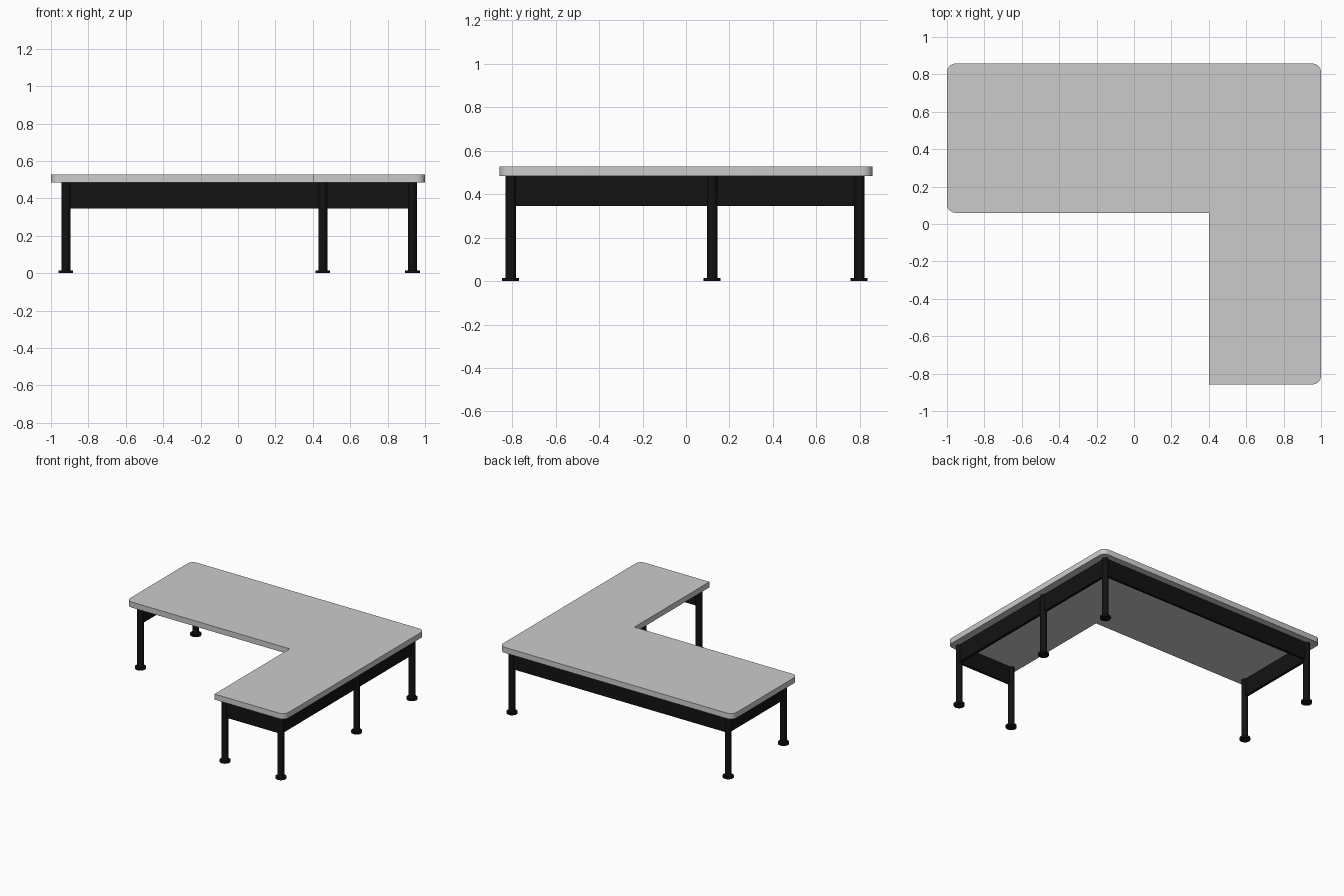
import bpy, bmesh
from math import sin, cos, pi

if "Cube" in bpy.data.objects:
    bpy.data.objects.remove(bpy.data.objects["Cube"])

TOP, UNDER, APRON = 0.527, 0.484, 0.347

black = bpy.data.materials.new("black_metal")
black.diffuse_color = (0.006, 0.006, 0.006, 1)
black.use_nodes = True
black.node_tree.nodes["Principled BSDF"].inputs["Base Color"].default_value = black.diffuse_color


def finish(name, bm, mat=None):
    me = bpy.data.meshes.new(name)
    bmesh.ops.recalc_face_normals(bm, faces=bm.faces)
    bm.to_mesh(me)
    bm.free()
    ob = bpy.data.objects.new(name, me)
    bpy.context.collection.objects.link(ob)
    if mat:
        me.materials.append(mat)
    bpy.ops.object.select_all(action='DESELECT')
    bpy.context.view_layer.objects.active = ob
    ob.select_set(True)
    bpy.ops.object.shade_smooth_by_angle(angle=0.7)
    return ob


def cylinder(bm, x, y, r, z0, z1):
    res = bmesh.ops.create_cone(bm, cap_ends=True, segments=24, radius1=r,
                                radius2=r, depth=z1 - z0)
    bmesh.ops.translate(bm, verts=res["verts"], vec=(x, y, (z0 + z1) / 2))


# L-shaped desktop: four outer corners rounded, the others sharp
R, SEG = 0.045, 4
corners = [(-1, 0.06, pi), (0.4, 0.06, None), (0.4, -0.858, None),
           (1, -0.858, 1.5 * pi), (1, 0.858, 0), (-1, 0.858, pi / 2)]
outline = []
for x, y, start in corners:
    if start is None:
        outline.append((x, y))
        continue
    cx = x + (R if x < 0 else -R)
    cy = y + (-R if y > 0.5 else R)
    for i in range(SEG + 1):
        a = start + pi / 2 * i / SEG
        outline.append((cx + R * cos(a), cy + R * sin(a)))
bm = bmesh.new()
face = bm.faces.new([bm.verts.new((x, y, UNDER)) for x, y in outline])
ext = bmesh.ops.extrude_face_region(bm, geom=[face], use_keep_orig=True)
bmesh.ops.translate(bm, vec=(0, 0, TOP - UNDER),
                    verts=[v for v in ext["geom"] if isinstance(v, bmesh.types.BMVert)])
finish("desktop", bm)

# Round legs with disc feet
XL, XM, XR = -0.92, 0.454, 0.933
YF, YM, YB = -0.807, 0.12, 0.797
legs = {"back_left": (XL, YB), "middle_left": (XL, YM), "back_right": (XR, YB),
        "middle_right": (XR, YM), "front_right": (XR, YF), "front_inner": (XM, YF)}
for name, (x, y) in legs.items():
    bm = bmesh.new()
    cylinder(bm, x, y, 0.024, 0.012, UNDER)
    finish(name + "_leg", bm, black)
    bm = bmesh.new()
    cylinder(bm, x, y, 0.039, 0, 0.015)
    finish(name + "_foot", bm, black)

# Apron panels running between the legs
T = 0.02
panels = {"back_apron": ("back_left", "back_right"),
          "left_apron": ("middle_left", "back_left"),
          "right_rear_apron": ("middle_right", "back_right"),
          "right_front_apron": ("front_right", "middle_right"),
          "front_apron": ("front_inner", "front_right")}
for name, (a, b) in panels.items():
    (x0, y0), (x1, y1) = legs[a], legs[b]
    bm = bmesh.new()
    bmesh.ops.create_cube(bm, size=1)
    bmesh.ops.scale(bm, verts=bm.verts,
                    vec=(max(x1 - x0, T), max(y1 - y0, T), UNDER - APRON))
    bmesh.ops.translate(bm, verts=bm.verts,
                        vec=((x0 + x1) / 2, (y0 + y1) / 2, (UNDER + APRON) / 2))
    finish(name, bm, black)
